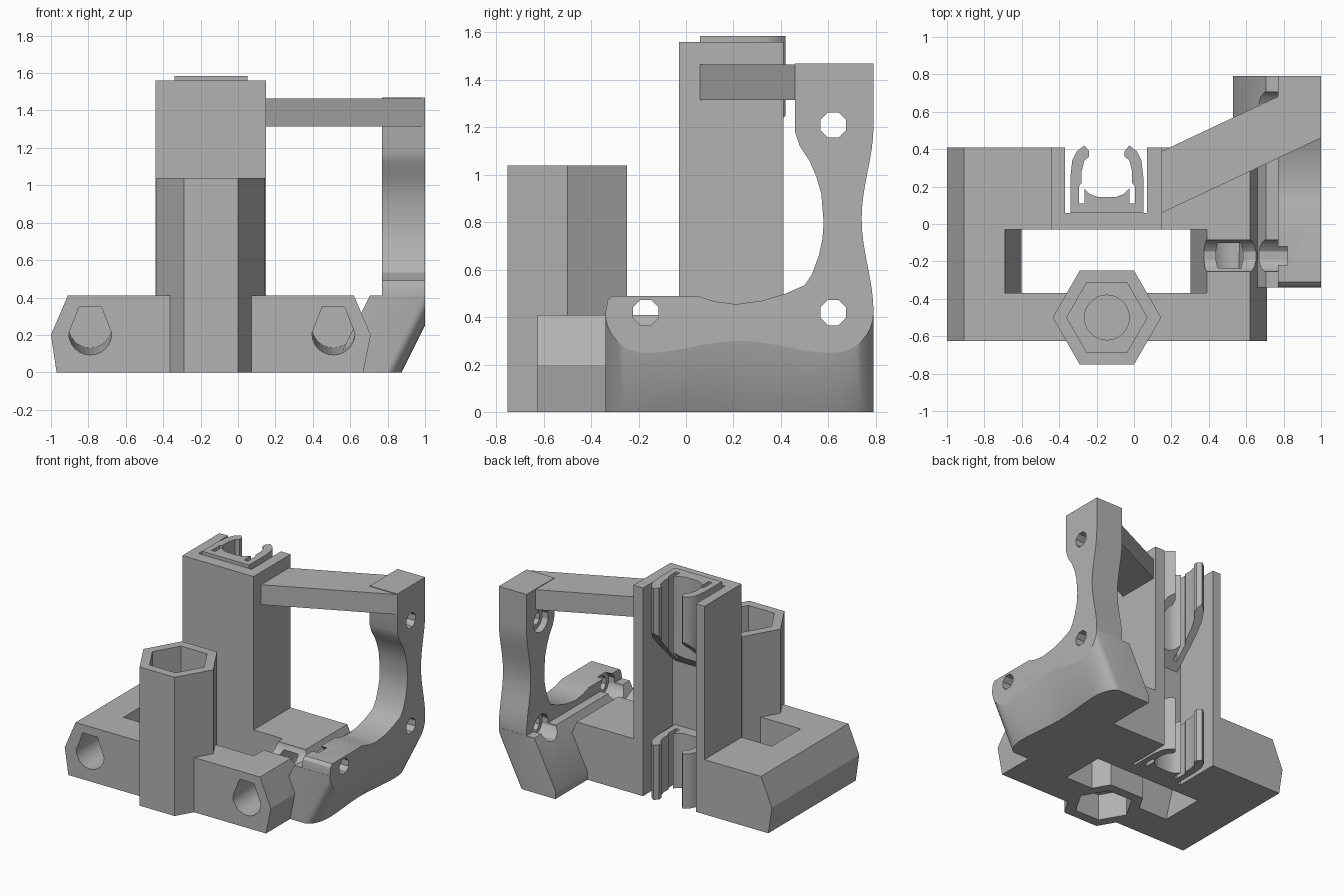
import bpy, bmesh
from math import sin, cos, pi, sqrt, radians
from mathutils import Vector

cube = bpy.data.objects.get("Cube")
if cube:
    bpy.data.objects.remove(cube, do_unlink=True)

grey = bpy.data.materials.new("plain grey")
grey.use_nodes = True
COLOUR = (0.45, 0.45, 0.45, 1)
grey.diffuse_color = COLOUR
grey.node_tree.nodes["Principled BSDF"].inputs["Base Color"].default_value = COLOUR


def prism(name, pts, axis, lo, hi, shift=(0, 0, 0)):
    """Extrude a 2D outline along an axis; shift moves the far end."""
    place = {"X": lambda a, b, h: Vector((h, a, b)),
             "Y": lambda a, b, h: Vector((a, h, b)),
             "Z": lambda a, b, h: Vector((a, b, h))}[axis]
    bm = bmesh.new()
    near = [bm.verts.new(place(a, b, lo)) for a, b in pts]
    far = [bm.verts.new(place(a, b, hi) + Vector(shift)) for a, b in pts]
    bm.faces.new(near)
    bm.faces.new(far)
    n = len(pts)
    for i in range(n):
        j = (i + 1) % n
        bm.faces.new((near[i], near[j], far[j], far[i]))
    bmesh.ops.recalc_face_normals(bm, faces=bm.faces)
    mesh = bpy.data.meshes.new(name)
    bm.to_mesh(mesh)
    bm.free()
    mesh.materials.append(grey)
    ob = bpy.data.objects.new(name, mesh)
    bpy.context.collection.objects.link(ob)
    return ob


def rect(x0, x1, y0, y1):
    return [(x0, y0), (x1, y0), (x1, y1), (x0, y1)]


def ngon(cx, cy, r, n, turn=0):
    return [(cx + r * cos(2 * pi * i / n + turn), cy + r * sin(2 * pi * i / n + turn))
            for i in range(n)]


def combine(ob, tools, mode="DIFFERENCE"):
    bpy.ops.object.select_all(action="DESELECT")
    bpy.context.view_layer.objects.active = ob
    ob.select_set(True)
    for t in tools:
        t.hide_render = True
        mod = ob.modifiers.new("cut", "BOOLEAN")
        mod.operation = mode
        mod.solver = "EXACT"
        mod.object = t
        bpy.ops.object.modifier_apply(modifier=mod.name)


def smooth(ob):
    bpy.ops.object.select_all(action="DESELECT")
    bpy.context.view_layer.objects.active = ob
    ob.select_set(True)
    bpy.ops.object.shade_smooth_by_angle(angle=radians(30))


MID = -0.145  # centre line of the tower, clips and hex tube

# Main parts
base = prism("base_block", [(-0.97, 0), (0.67, 0), (0.71, 0.2), (0.62, 0.41),
                            (-0.91, 0.41), (-1, 0.2)], "Y", -0.625, 0.41)
tower = prism("tower", rect(-0.44, 0.15, -0.03, 0.41), "Z", 0, 1.56)
hex_tube = prism("hex_tube", ngon(MID, -0.5, 0.29, 6), "Z", 0, 1.04)
arm = prism("brace_arm", [(0.15, 0.06), (1, 0.46), (1, 0.79), (0.15, 0.39)],
            "Z", 1.315, 1.465)


# Fan plate: wavy outer edges, round corners, circular inner edge
def low_edge(y):
    d = max(y - 0.62, -0.17 - y, 0)
    if d > 0:
        return 0.42 - sqrt(max(0.17 ** 2 - d * d, 0))
    return 0.275 - 0.025 * cos(2 * pi * (y + 0.17) / 0.79)


arc = [0.17 * sin(pi / 2 * i / 8) for i in range(1, 9)]
ys = ([-0.17 - a for a in reversed(arc)]
      + [-0.17 + 0.79 * i / 20 for i in range(21)] + [0.62 + a for a in arc])
lower = [(y, low_edge(y)) for y in ys]
back = [(0.765 + 0.025 * cos(2 * pi * i / 16), 0.42 + 0.79 * i / 16) for i in range(1, 17)]
inner = [(0.46, 1.47), (0.46, 1.18), (0.48, 1.12), (0.52, 1.06), (0.55, 0.99), (0.57, 0.92),
         (0.58, 0.8), (0.575, 0.73), (0.56, 0.66), (0.53, 0.58), (0.5, 0.535), (0.42, 0.5),
         (0.32, 0.47), (0.21, 0.455), (0.12, 0.467), (0.05, 0.49), (-0.31, 0.49), (-0.33, 0.47)]
plate = prism("fan_plate", lower + back + [(0.79, 1.47)] + inner, "X", 0.77, 1)

# Leaning foot that carries the plate outline down to the floor
foot = prism("fan_foot", [(1 - 0.5 * z, y) for y, z in lower] + [(0.5, 0.79), (0.5, -0.34)],
             "Z", 0, 0.41, (0.205, 0, 0))
bounds = prism("foot_bounds", rect(0.53, 1, -1, 1), "Z", -0.1, 0.6)
combine(foot, [bounds], "INTERSECT")

# Cutters
slot = prism("slot_cutter", [(-0.58, -0.1), (0.28, -0.1), (0.41, 0.5), (-0.71, 0.5)],
             "Y", -0.37, -0.03)
channel = prism("channel_cutter", rect(-0.37, 0.07, 0.06, 0.6), "Z", -0.1, 1.8)
tear = [(0.06, 0.345), (-0.06, 0.345)]
tear += [(0.115 * cos(a), 0.205 + 0.115 * sin(a)) for a in (pi + pi * i / 12 for i in range(13))]
rods = [prism("rod_cutter", [(cx + a, b) for a, b in tear], "Y", -0.7, 0.3, (0, 0, 0.04))
        for cx in (-0.79, 0.51)]
nut_trap = prism("nut_trap_cutter", ngon(MID, -0.5, 0.205, 6), "Z", -0.1, 0.2)
pocket = prism("pocket_cutter", ngon(MID, -0.5, 0.215, 6), "Z", 0.45, 1.2)
bore = prism("bore_cutter", ngon(MID, -0.5, 0.12, 24), "Z", 0.35, 0.5)
screws, recesses = [], []
for y, z, start in ((-0.17, 0.42, 0.36), (0.62, 0.42, 0.5), (0.62, 1.21, 0.6)):
    screws.append(prism("screw_cutter", ngon(y, z, 0.058, 8, pi / 8), "X", 0.5, 1.1))
    recesses.append(prism("recess_cutter", ngon(y, z, 0.088, 12, pi / 12), "X", start, 0.82))

combine(base, [slot, channel, recesses[0], nut_trap] + rods)
combine(tower, [channel])
combine(hex_tube, [pocket, bore, nut_trap])
combine(plate, screws + recesses)
combine(foot, screws[:2] + recesses[:2])

# Spring clips in the back channel
half = [(0.195, 0.06), (0.195, 0.25), (0.185, 0.34), (0.16, 0.39), (0.12, 0.42), (0.095, 0.39),
        (0.095, 0.36), (0.12, 0.34), (0.135, 0.28), (0.135, 0.22), (0.15, 0.2), (0.15, 0.11),
        (0.12, 0.11), (0.12, 0.19), (0.09, 0.16), (0.05, 0.145)]
outline = [(MID + a, b) for a, b in half] + [(MID - a, b) for a, b in reversed(half)]
lower_clip = prism("lower_clip", outline, "Z", 0, 0.41)
upper_clip = prism("upper_clip", outline, "Z", 0.8, 1.585)
for v in upper_clip.data.vertices:  # sloped underside
    if v.co.z < 1:
        v.co.z = 0.83 + v.co.y

for ob in (base, tower, hex_tube, plate, foot, lower_clip, upper_clip):
    smooth(ob)

# Remove the used cutters
for t in [slot, channel, nut_trap, pocket, bore, bounds] + rods + screws + recesses:
    bpy.data.objects.remove(t, do_unlink=True)
